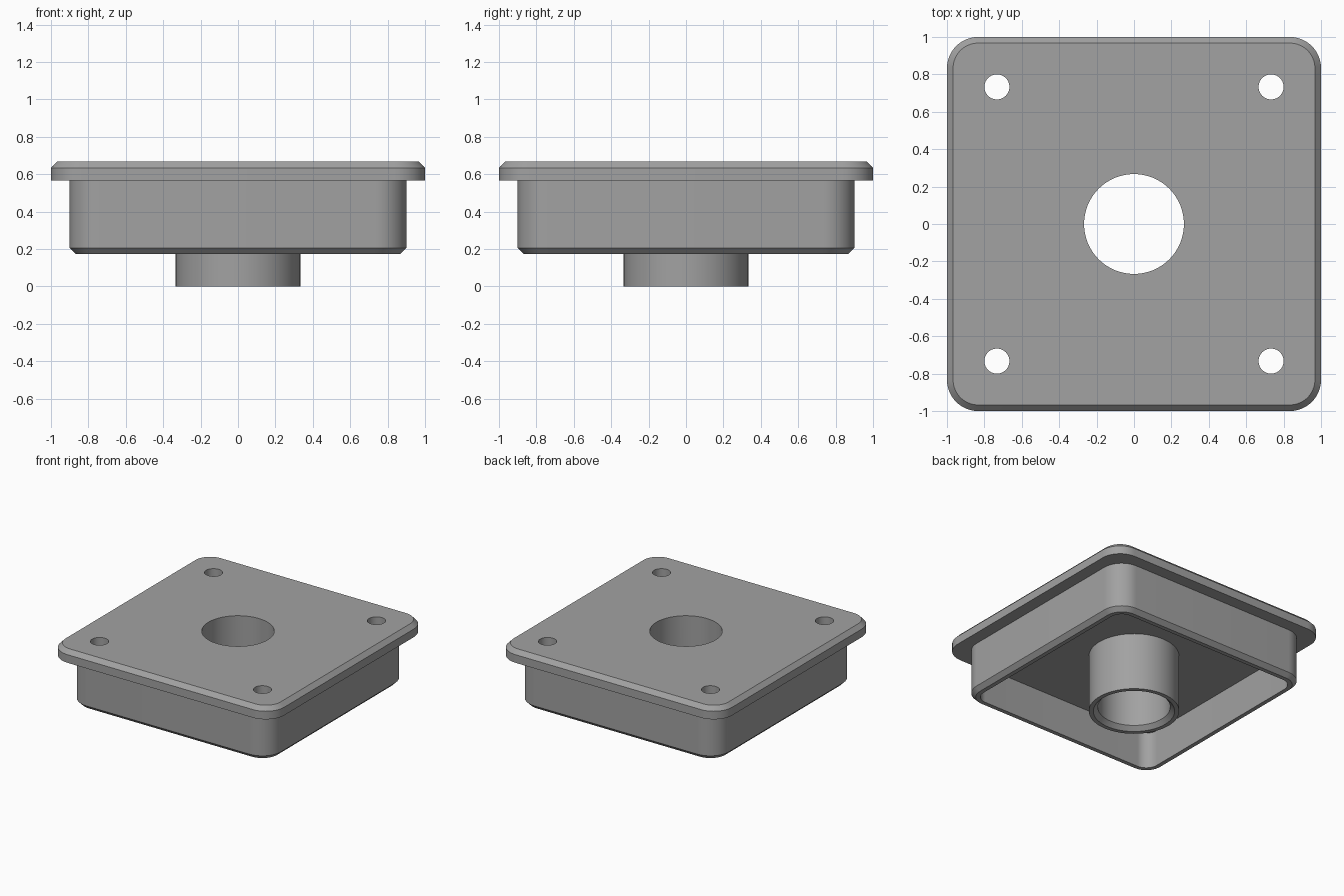
import bpy, bmesh, math

if "Cube" in bpy.data.objects:
    bpy.data.objects.remove(bpy.data.objects["Cube"])

N = 16  # segments per rounded corner


def ring(bm, half, r, z):
    """Rounded square outline; half == r gives a circle."""
    verts = []
    for k in range(4):
        a0 = k * math.pi / 2
        mid = a0 + math.pi / 4
        cx = math.copysign(half - r, math.cos(mid))
        cy = math.copysign(half - r, math.sin(mid))
        for i in range(N + 1):
            a = a0 + i * math.pi / 2 / N
            verts.append(bm.verts.new((cx + r * math.cos(a), cy + r * math.sin(a), z)))
    return verts


def loft(name, profile, center=(0, 0)):
    """Closed solid through a list of (half width, corner radius, z)."""
    bm = bmesh.new()
    rings = [ring(bm, *p) for p in profile]
    for a, b in zip(rings, rings[1:]):
        for i in range(len(a)):
            j = (i + 1) % len(a)
            bm.faces.new((a[i], a[j], b[j], b[i]))
    bm.faces.new(rings[0])
    bm.faces.new(rings[-1])
    bmesh.ops.remove_doubles(bm, verts=bm.verts, dist=1e-5)
    bmesh.ops.recalc_face_normals(bm, faces=bm.faces)
    me = bpy.data.meshes.new(name)
    bm.to_mesh(me)
    bm.free()
    ob = bpy.data.objects.new(name, me)
    ob.location = (*center, 0)
    bpy.context.collection.objects.link(ob)
    return ob


def combine(target, tool, operation):
    bpy.context.view_layer.update()
    mod = target.modifiers.new(operation.lower(), 'BOOLEAN')
    mod.operation, mod.solver, mod.object = operation, 'EXACT', tool
    bpy.context.view_layer.objects.active = target
    bpy.ops.object.modifier_apply(modifier=mod.name)
    bpy.data.objects.remove(tool)


# chamfered plate, skirt and hollow underside as one continuous profile
cap = loft("flanged_cap", [
    (0.967, 0.133, 0.667), (1.0, 0.167, 0.633), (1.0, 0.167, 0.567),
    (0.9, 0.167, 0.567), (0.9, 0.167, 0.205), (0.867, 0.133, 0.172),
    (0.833, 0.1, 0.172), (0.833, 0.1, 0.467)])

# central boss
combine(cap, loft("boss", [(0.333, 0.333, 0.0), (0.333, 0.333, 0.55)]), 'UNION')

# central bore with chamfered mouth
combine(cap, loft("bore", [(0.32, 0.32, -0.02), (0.267, 0.267, 0.033),
                           (0.267, 0.267, 0.8)]), 'DIFFERENCE')

# four screw holes
for sx in (-1, 1):
    for sy in (-1, 1):
        hole = loft("screw_hole", [(0.067, 0.067, 0.3), (0.067, 0.067, 0.8)],
                    (sx * 0.733, sy * 0.733))
        combine(cap, hole, 'DIFFERENCE')

# colour and shading
grey = bpy.data.materials.new("mid_grey")
grey.diffuse_color = (0.36, 0.36, 0.36, 1)
grey.use_nodes = True
grey.node_tree.nodes["Principled BSDF"].inputs["Base Color"].default_value = grey.diffuse_color
cap.data.materials.clear()
cap.data.materials.append(grey)
for p in cap.data.polygons:
    p.material_index = 0
bpy.ops.object.select_all(action='DESELECT')
cap.select_set(True)
bpy.context.view_layer.objects.active = cap
bpy.ops.object.shade_smooth_by_angle(angle=math.radians(30))
